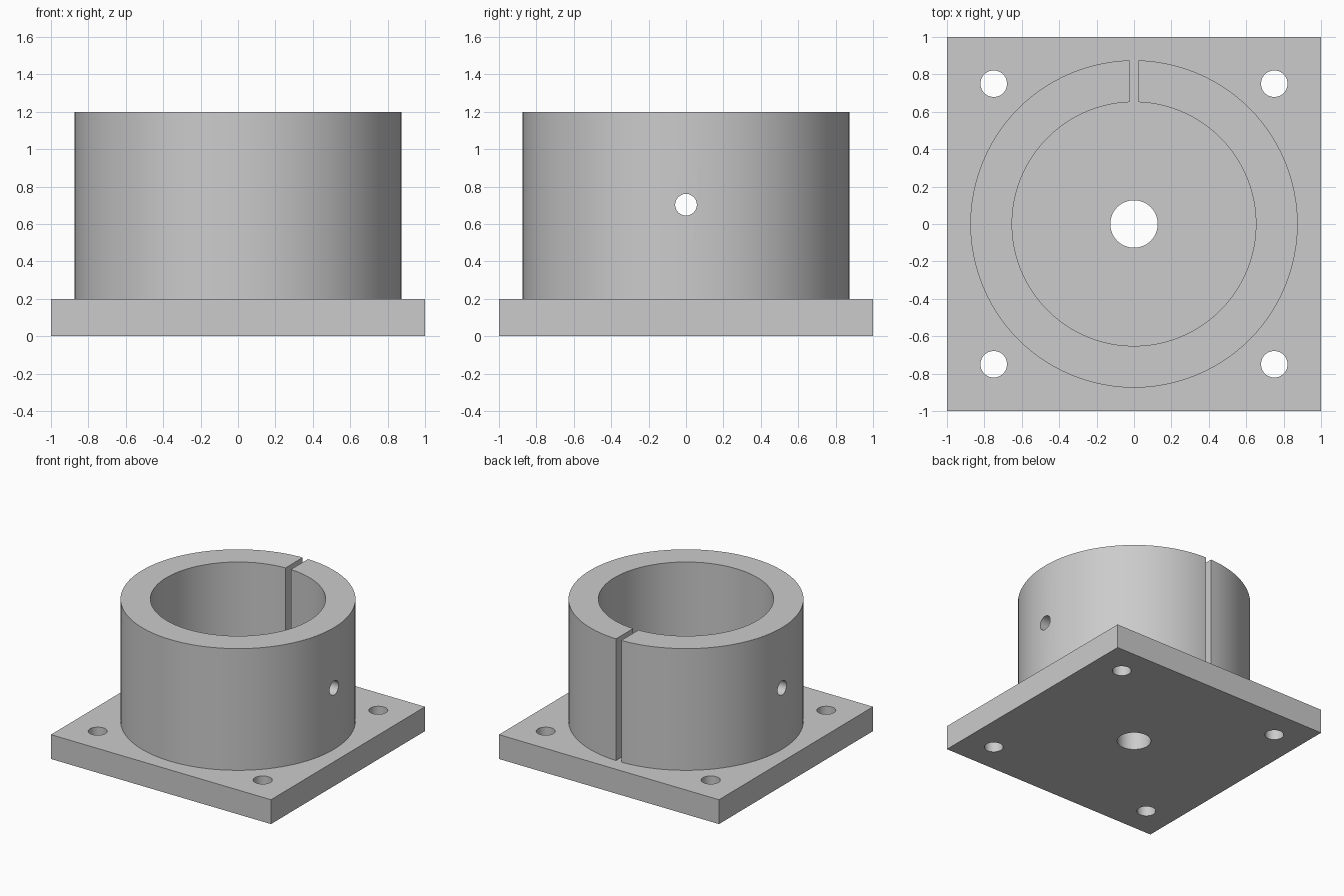
import bpy
import math

if "Cube" in bpy.data.objects:
    bpy.data.objects.remove(bpy.data.objects["Cube"], do_unlink=True)

PLATE_TOP, RING_TOP = 0.2, 1.2
OUTER, INNER = 0.875, 0.652
SLOT_WIDTH = 0.048
HOLE_OFFSET = 0.75

grey = bpy.data.materials.new("plain grey")
grey.use_nodes = True
colour = (0.6, 0.6, 0.6, 1)
grey.diffuse_color = colour
grey.node_tree.nodes["Principled BSDF"].inputs["Base Color"].default_value = colour


def box(name, size, centre):
    bpy.ops.mesh.primitive_cube_add(size=1, location=centre)
    ob = bpy.context.object
    ob.name, ob.scale = name, size
    bpy.ops.object.transform_apply(location=True, rotation=True, scale=True)
    ob.data.materials.append(grey)
    return ob


def cylinder(name, radius, depth, centre, sides=48, rotation=(0, 0, 0)):
    bpy.ops.mesh.primitive_cylinder_add(vertices=sides, radius=radius, depth=depth,
                                        location=centre, rotation=rotation)
    ob = bpy.context.object
    ob.name = name
    bpy.ops.object.transform_apply(location=True, rotation=True, scale=True)
    ob.data.materials.append(grey)
    return ob


def cut(target, cutters):
    """Subtract each cutter from the target and discard it."""
    for cutter in cutters:
        bpy.context.view_layer.objects.active = target
        mod = target.modifiers.new("cut", "BOOLEAN")
        mod.operation, mod.solver, mod.object = "DIFFERENCE", "EXACT", cutter
        bpy.ops.object.modifier_apply(modifier=mod.name)
        bpy.data.objects.remove(cutter, do_unlink=True)


def smooth(ob):
    bpy.ops.object.select_all(action="DESELECT")
    ob.select_set(True)
    bpy.context.view_layer.objects.active = ob
    bpy.ops.object.shade_smooth_by_angle(angle=math.radians(30))


# Square base plate with a centre hole and four bolt holes
plate = box("base_plate", (2, 2, PLATE_TOP), (0, 0, PLATE_TOP / 2))
holes = [cylinder("centre_hole", 0.127, 1, (0, 0, 0))]
for x in (-HOLE_OFFSET, HOLE_OFFSET):
    for y in (-HOLE_OFFSET, HOLE_OFFSET):
        holes.append(cylinder("bolt_hole", 0.071, 1, (x, y, 0)))
cut(plate, holes)
smooth(plate)

# Split collar: bored tube, slot at the back, set-screw hole through both sides
height = RING_TOP - PLATE_TOP
middle = (PLATE_TOP + RING_TOP) / 2
collar = cylinder("split_collar", OUTER, height, (0, 0, middle), 96)
cut(collar, [
    cylinder("bore", INNER, 2, (0, 0, middle), 96),
    box("slot", (SLOT_WIDTH, 0.8, 2), (0, 0.8, middle)),
    cylinder("screw_hole", 0.058, 3, (0, 0, 0.703), 48, (0, math.pi / 2, 0)),
])
smooth(collar)
